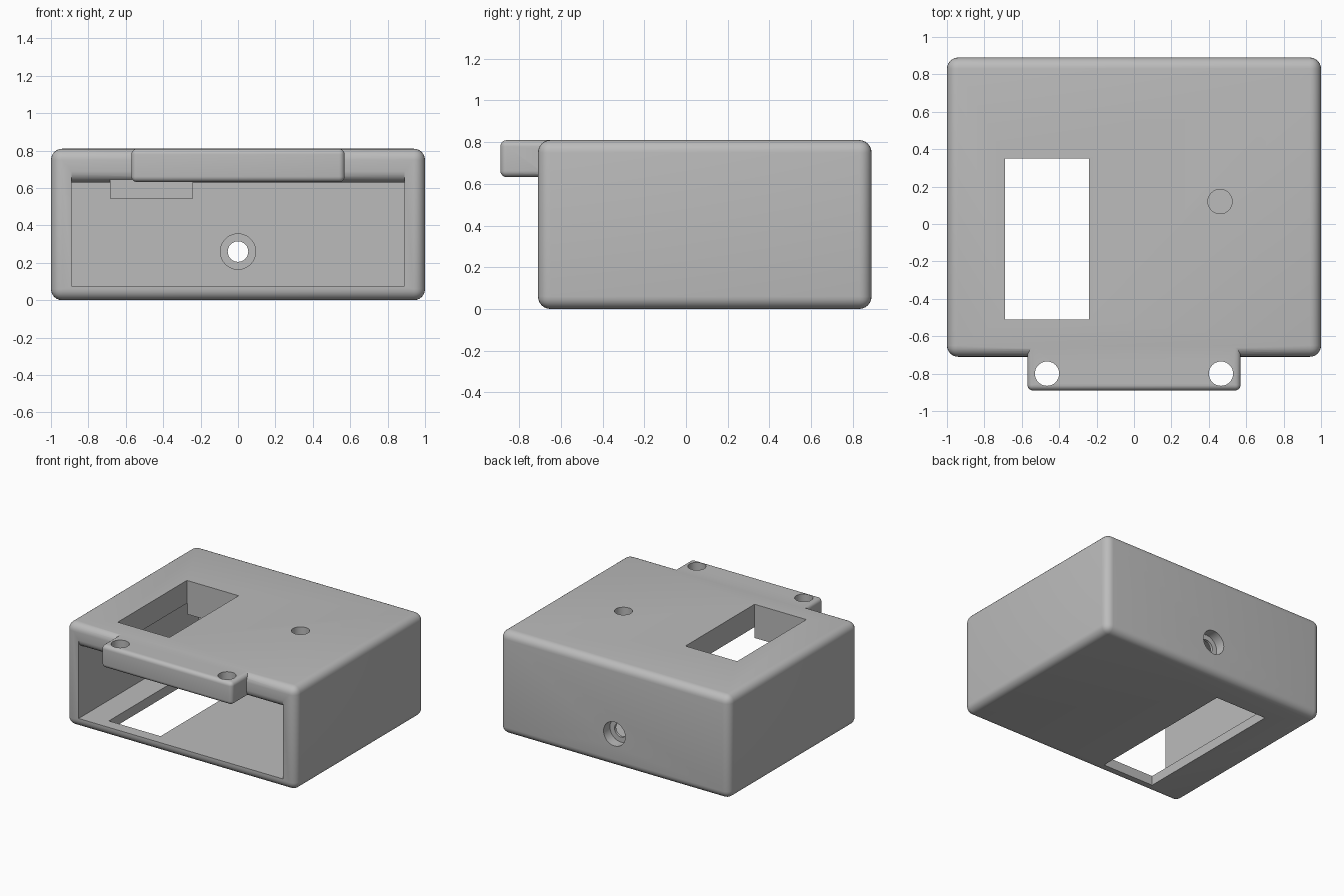
import bpy, bmesh, math
from mathutils import Matrix, Vector

scene_cube = bpy.data.objects.get("Cube")
if scene_cube:
    bpy.data.objects.remove(scene_cube, do_unlink=True)

grey = bpy.data.materials.new("light grey plastic")
grey.use_nodes = True
colour = (0.5, 0.5, 0.5, 1)
grey.diffuse_color = colour
grey.node_tree.nodes["Principled BSDF"].inputs["Base Color"].default_value = colour


def finish(name, bm):
    bmesh.ops.recalc_face_normals(bm, faces=bm.faces)
    mesh = bpy.data.meshes.new(name)
    bm.to_mesh(mesh)
    bm.free()
    mesh.materials.append(grey)
    obj = bpy.data.objects.new(name, mesh)
    bpy.context.collection.objects.link(obj)
    return obj


def box(name, low, high, radius=0):
    low, high = Vector(low), Vector(high)
    bm = bmesh.new()
    bmesh.ops.create_cube(bm, size=1)
    bmesh.ops.scale(bm, vec=high - low, verts=bm.verts)
    bmesh.ops.translate(bm, vec=(low + high) / 2, verts=bm.verts)
    if radius:
        bmesh.ops.bevel(bm, geom=bm.edges[:], offset=radius, segments=6,
                        profile=0.5, affect='EDGES')
    return finish(name, bm)


def rod(name, centre, radius, depth, axis='Z', sides=32):
    bm = bmesh.new()
    bmesh.ops.create_cone(bm, cap_ends=True, segments=sides, radius1=radius,
                          radius2=radius, depth=depth)
    if axis == 'Y':
        bmesh.ops.rotate(bm, matrix=Matrix.Rotation(math.pi / 2, 3, 'X'), verts=bm.verts)
    bmesh.ops.translate(bm, vec=centre, verts=bm.verts)
    return finish(name, bm)


def extrude_x(name, profile, half_width):
    bm = bmesh.new()
    face = bm.faces.new([bm.verts.new((-half_width, y, z)) for y, z in profile])
    new = bmesh.ops.extrude_face_region(bm, geom=[face])["geom"]
    bmesh.ops.translate(bm, vec=(2 * half_width, 0, 0),
                        verts=[v for v in new if isinstance(v, bmesh.types.BMVert)])
    return finish(name, bm)


def combine(target, tool, operation='DIFFERENCE'):
    mod = target.modifiers.new(tool.name, 'BOOLEAN')
    mod.operation, mod.solver, mod.object = operation, 'EXACT', tool
    bpy.context.view_layer.objects.active = target
    bpy.ops.object.modifier_apply(modifier=mod.name)
    bpy.data.objects.remove(tool, do_unlink=True)


FRONT, BACK, TOP, ROUND = -0.71, 0.89, 0.81, 0.06
FLOOR, CEILING, INNER_BACK = 0.075, 0.63, 0.78
WIN_LEFT, WIN_RIGHT = -0.69, -0.24

# Rounded outer shell
shell = box("enclosure_shell", (-1, FRONT, 0), (1, BACK, TOP), ROUND)

# Open-front cavity, its ceiling curling upward at the mouth
arc = [(FRONT + ROUND * (1 - math.sin(t)), CEILING + ROUND * (1 - math.cos(t)))
       for t in [i * math.pi / 12 for i in range(7)]]
cavity = [(FRONT - 0.1, FLOOR), (INNER_BACK, FLOOR), (INNER_BACK, CEILING)]
cavity += arc + [(FRONT - 0.1, CEILING + ROUND)]
# keep the arc starting at the flat ceiling
cavity[3:-1] = [(FRONT + ROUND - ROUND * math.sin(i * math.pi / 12),
                 CEILING + ROUND - ROUND * math.cos(i * math.pi / 12)) for i in range(7)]
combine(shell, extrude_x("cavity_cutter", cavity, 0.89))

# Mounting tongue on the upper front edge
combine(shell, box("tongue", (-0.57, -0.89, CEILING + 0.002), (0.57, -0.56, TOP - 0.0005), 0.03), 'UNION')

# Bars hanging under the lid in front of and behind the window
for name, y0, y1 in (("front_bar", -0.69, -0.51), ("rear_bar", 0.35, 0.53)):
    combine(shell, box(name, (WIN_LEFT + 0.005, y0, 0.545), (WIN_RIGHT, y1, 0.7)), 'UNION')

# Windows through the lid and the floor
combine(shell, box("lid_window", (WIN_LEFT, -0.51, 0.5), (WIN_RIGHT, 0.35, 1)))
combine(shell, box("floor_window", (WIN_LEFT, -0.62, -0.1), (WIN_RIGHT, 0.64, 0.2)))

# Round holes through the tongue and the lid
for x, y in ((-0.465, -0.8), (0.465, -0.8), (0.46, 0.12)):
    combine(shell, rod("screw_hole", (x, y, 0.75), 0.065, 0.4))

# Stepped hole in the back wall
combine(shell, rod("outer_bore", (0, BACK, 0.26), 0.095, 0.16, 'Y', 24))
combine(shell, rod("through_hole", (0, BACK, 0.26), 0.055, 0.5, 'Y', 24))
combine(shell, rod("inner_recess", (0, INNER_BACK, 0.26), 0.095, 0.02, 'Y', 24))

bpy.ops.object.select_all(action='DESELECT')
shell.select_set(True)
bpy.context.view_layer.objects.active = shell
bpy.ops.object.shade_smooth_by_angle(angle=math.radians(30))
